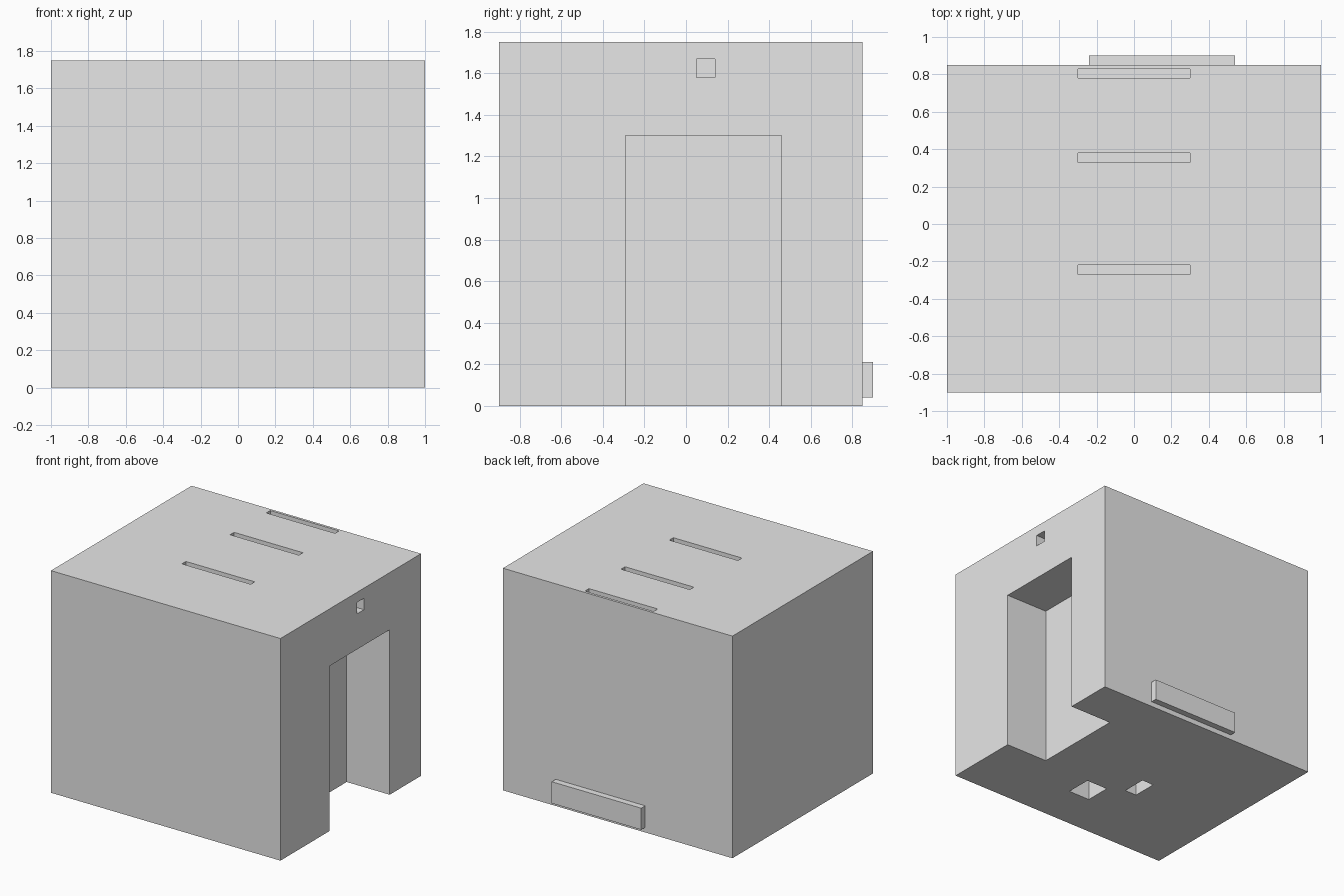
import bpy
import bmesh
from mathutils import Matrix, Vector

default = bpy.data.objects.get("Cube")
if default:
    bpy.data.objects.remove(default, do_unlink=True)

grey = bpy.data.materials.new("plain grey")
grey.use_nodes = True
COLOUR = (0.8, 0.8, 0.8, 1)
grey.diffuse_color = COLOUR
grey.node_tree.nodes["Principled BSDF"].inputs["Base Color"].default_value = COLOUR


def box(name, low, high):
    """Axis-aligned box between two corners."""
    low, high = Vector(low), Vector(high)
    bm = bmesh.new()
    place = Matrix.Translation((low + high) / 2) @ Matrix.Diagonal((high - low).to_4d())
    bmesh.ops.create_cube(bm, size=1, matrix=place)
    mesh = bpy.data.meshes.new(name)
    bm.to_mesh(mesh)
    bm.free()
    mesh.materials.append(grey)
    obj = bpy.data.objects.new(name, mesh)
    bpy.context.collection.objects.link(obj)
    return obj


def cut(target, name, low, high):
    """Carve a box-shaped recess and discard the cutter."""
    cutter = box(name + "_cutter", low, high)
    cutter.hide_render = True
    mod = target.modifiers.new(name, "BOOLEAN")
    mod.operation = "DIFFERENCE"
    mod.solver = "EXACT"
    mod.object = cutter
    bpy.context.view_layer.objects.active = target
    bpy.ops.object.modifier_apply(modifier=name)
    bpy.data.objects.remove(cutter, do_unlink=True)


TOP = 1.75
OVER = 0.05  # cutter overshoot beyond the surface

# Main block
body = box("body", (-1, -0.9, 0), (1, 0.85, TOP))

# Side doorway and the small square socket above it
cut(body, "doorway", (0.625, -0.29, -OVER), (1 + OVER, 0.46, 1.3))
cut(body, "side_socket", (0.9, 0.05, 1.58), (1 + OVER, 0.14, 1.67))

# Three narrow slots across the top
for i, y in enumerate((-0.27, 0.33, 0.78)):
    cut(body, f"top_slot_{i}", (-0.3, y, TOP - 0.05), (0.3, y + 0.05, TOP + OVER))

# Two sockets underneath
cut(body, "base_socket_large", (0, -0.53, -OVER), (0.19, -0.32, 0.2))
cut(body, "base_socket_small", (-0.23, -0.25, -OVER), (-0.125, -0.05, 0.2))

# Raised bar low on the back
box("back_bar", (-0.24, 0.85, 0.04), (0.54, 0.9, 0.21))
